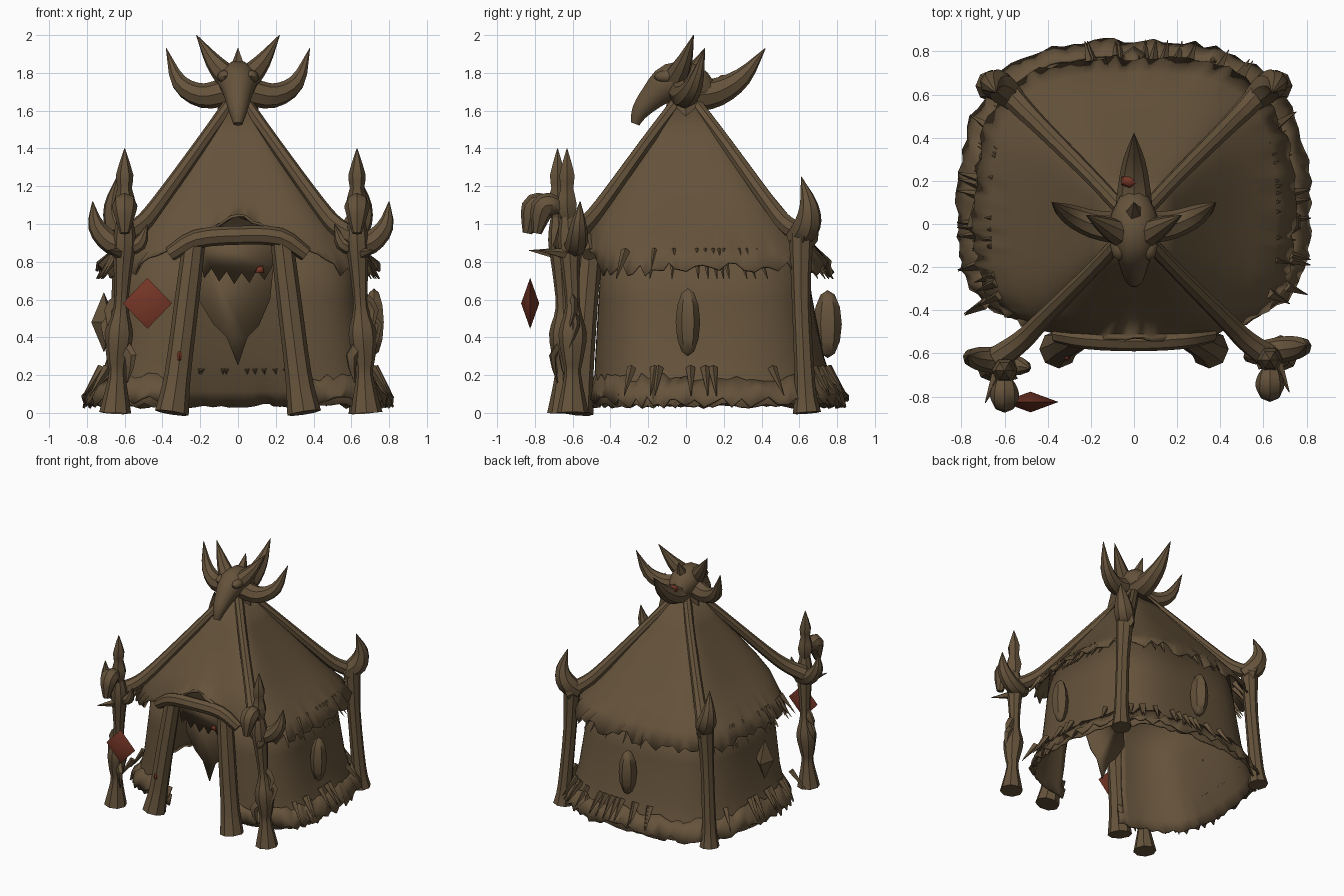
import bpy, bmesh, math, random
from mathutils import Vector

random.seed(4)
if "Cube" in bpy.data.objects:
    bpy.data.objects.remove(bpy.data.objects["Cube"], do_unlink=True)


def material(name, color):
    m = bpy.data.materials.new(name)
    m.use_nodes = True
    m.diffuse_color = color
    m.node_tree.nodes["Principled BSDF"].inputs["Base Color"].default_value = color
    return m


HIDE = material("weathered brown", (0.13, 0.086, 0.044, 1))
RED = material("dull red", (0.18, 0.037, 0.02, 1))


def finish(bm, name, mat=HIDE, angle=40, thick=0):
    bmesh.ops.recalc_face_normals(bm, faces=bm.faces)
    me = bpy.data.meshes.new(name)
    bm.to_mesh(me)
    bm.free()
    me.materials.append(mat)
    ob = bpy.data.objects.new(name, me)
    bpy.context.collection.objects.link(ob)
    if thick:
        ob.modifiers.new("thickness", "SOLIDIFY").thickness = thick
    bpy.ops.object.select_all(action="DESELECT")
    ob.select_set(True)
    bpy.context.view_layer.objects.active = ob
    bpy.ops.object.shade_smooth_by_angle(angle=math.radians(angle))
    return ob


def tube(name, path, sides=8, steps=3, flat=1.0, mat=HIDE):
    """Tapered tube through (x, y, z, radius) points, smoothed between them."""
    p = [Vector(q) for q in path]
    p = [2 * p[0] - p[1]] + p + [2 * p[-1] - p[-2]]
    pts = []
    for a, b, c, d in zip(p, p[1:], p[2:], p[3:]):
        for k in range(steps):
            t = k / steps
            pts.append(b + 0.5 * t * (c - a + t * (2 * a - 5 * b + 4 * c - d + t * (3 * (b - c) + d - a))))
    pts.append(p[-2])
    bm = bmesh.new()
    rings = []
    u, old = None, None
    for i, q in enumerate(pts):
        t = (pts[min(i + 1, len(pts) - 1)] - pts[max(i - 1, 0)]).xyz.normalized()
        if u is None:
            u = t.cross(Vector((0, 1, 0)) if abs(t.y) < 0.9 else Vector((1, 0, 0))).normalized()
        else:
            u = old.rotation_difference(t) @ u
        old = t
        v = t.cross(u)
        r = max(q.w, 0.002)
        rings.append([bm.verts.new(q.xyz + r * (u * math.cos(a) + flat * v * math.sin(a)))
                      for a in (math.tau * k / sides for k in range(sides))])
    for a, b in zip(rings, rings[1:]):
        for k in range(sides):
            bm.faces.new((a[k], a[k - 1], b[k - 1], b[k]))
    bm.faces.new(rings[0])
    bm.faces.new(rings[-1])
    return finish(bm, name, mat)


def shell(name, levels, keep=lambda c: True, move=lambda v: v, n=112, thick=0.012):
    """Loft of rounded squares; level = z, side, back, front, exponent, jitter."""
    bm = bmesh.new()
    rings = []
    for z, side, back, front, e, jit in levels:
        ring = []
        for k in range(n):
            a = math.tau * k / n
            c, s = math.cos(a), math.sin(a)
            r = (abs(c) ** e + abs(s) ** e) ** (-1 / e)
            j = random.uniform(-1, 1) * jit
            g = 1 + 0.5 * random.uniform(-1, 1) * jit
            y = s * r * (back if s > 0 else front)
            ring.append(bm.verts.new(move(Vector((c * r * side * g, y * g, z + j)))))
        rings.append(ring)
    for a, b in zip(rings, rings[1:]):
        for k in range(n):
            vs = (a[k], a[k - 1], b[k - 1], b[k])
            if keep(sum((v.co for v in vs), Vector()) / 4):
                bm.faces.new(vs)
    bmesh.ops.delete(bm, geom=[v for v in bm.verts if not v.link_faces], context="VERTS")
    return finish(bm, name, angle=50, thick=thick)


def plate(name, outline, y, mat=HIDE, thick=0.009):
    bm = bmesh.new()
    bm.faces.new([bm.verts.new((x, y, z)) for x, z in outline])
    return finish(bm, name, mat, thick=thick)


def spindle(name, loc, size, sides=4, mat=HIDE, turn=0):
    bm = bmesh.new()
    bmesh.ops.create_uvsphere(bm, u_segments=sides, v_segments=2 if sides == 4 else 6, radius=1)
    for v in bm.verts:
        v.co = Vector((v.co.x * size[0], v.co.y * size[1], v.co.z * size[2]))
    ob = finish(bm, name, mat)
    ob.location = loc
    ob.rotation_euler.z = turn
    return ob


# Roof cloth, its front edge lifted into a gable over the door
def gable(v):
    if v.y < -0.3 and abs(v.x) < 0.52:
        v.z = max(v.z, 1.06 - 0.52 * abs(v.x) + random.uniform(-0.012, 0.012))
    return v


shell("roof", [(1.66, 0.06, 0.07, 0.07, 4, 0), (1.45, 0.19, 0.22, 0.2, 5, 0),
               (1.27, 0.32, 0.36, 0.32, 5, 0), (1.1, 0.44, 0.5, 0.44, 4.5, 0),
               (0.98, 0.55, 0.6, 0.51, 3.8, 0), (0.87, 0.66, 0.7, 0.525, 3.2, 0),
               (0.76, 0.74, 0.77, 0.535, 3, 0.045)], move=gable)


# Walls with the doorway left open, and the frayed skirt around their foot
def not_door(c):
    return not (c.y < -0.3 and abs(c.x) < 0.27)


shell("wall", [(0.92, 0.6, 0.62, 0.45, 3.6, 0), (0.6, 0.64, 0.67, 0.47, 3.4, 0),
               (0.3, 0.69, 0.73, 0.49, 3.1, 0), (0.12, 0.75, 0.79, 0.5, 2.9, 0),
               (0.04, 0.79, 0.83, 0.51, 2.8, 0.015)], keep=not_door)
shell("skirt", [(0.19, 0.735, 0.775, 0.5, 3, 0.025), (0.12, 0.78, 0.82, 0.515, 2.9, 0.03),
                (0.06, 0.82, 0.855, 0.52, 2.8, 0.035)], keep=not_door)

# Straw tufts under the eaves and at the foot of the walls
for i in range(64):
    a = random.uniform(-0.5, math.pi + 0.5)
    c, s = math.cos(a), math.sin(a)
    r = (abs(c) ** 3 + abs(s) ** 3) ** (-1 / 3)
    low = i % 2
    z, w = (0.24, 0.72) if low else (0.86, 0.65)
    tube("straw", [(c * r * w, s * r * w * 1.04, z, 0.025),
                   (c * r * (w + 0.1), s * r * (w + 0.1) * 1.04, z - 0.15, 0.002)], 4, 1)

# Ridge poles, corner posts, horns and front totems on both sides
for m in (-1, 1):
    for f, corner in ((1, 0.66), (-1, -0.62)):
        tube("ridge_pole", [(m * 0.04, f * 0.05, 1.64, 0.035), (m * 0.19, f * 0.21, 1.43, 0.035),
                            (m * 0.42, f * 0.44, 1.11, 0.042), (m * 0.52, f * 0.54, 0.99, 0.05),
                            (m * 0.63, corner, 0.92, 0.06)])
    tube("back_post", [(m * 0.66, 0.64, 0, 0.075), (m * 0.65, 0.63, 0.15, 0.055),
                       (m * 0.62, 0.61, 0.6, 0.05), (m * 0.6, 0.61, 0.95, 0.065)])
    tube("back_horn", [(m * 0.56, 0.58, 0.92, 0.06), (m * 0.63, 0.64, 0.99, 0.075),
                       (m * 0.66, 0.65, 1.1, 0.05), (m * 0.64, 0.61, 1.25, 0.002)])
    dx, dy = (0.03, -0.05) if m < 0 else (0, 0)

    def at(x, y, z, r):
        return (m * x + dx, y + dy, z, r)

    tube("totem_post", [at(0.68, -0.6, 0, 0.085), at(0.67, -0.6, 0.2, 0.045), at(0.67, -0.6, 0.28, 0.055),
                        at(0.66, -0.6, 0.42, 0.075), at(0.65, -0.6, 0.56, 0.04), at(0.64, -0.61, 0.75, 0.048),
                        at(0.63, -0.62, 0.92, 0.06), at(0.63, -0.63, 1.08, 0.03)])
    tube("totem_blade", [at(0.63, -0.62, 1.0, 0.03), at(0.63, -0.63, 1.1, 0.06),
                         at(0.63, -0.63, 1.19, 0.038), at(0.63, -0.63, 1.26, 0.046),
                         at(0.63, -0.63, 1.4, 0.002)], 6, 2)
    tube("totem_horn", [at(0.6, -0.6, 0.88, 0.06), at(0.7, -0.58, 0.9, 0.06),
                        at(0.78, -0.57, 0.99, 0.045), at(0.8, -0.56, 1.12, 0.002)])
    tube("totem_inner_horn", [at(0.63, -0.6, 0.88, 0.05), at(0.55, -0.61, 0.9, 0.04),
                              at(0.51, -0.62, 1.0, 0.002)])
    tube("totem_thorn", [at(0.65, -0.62, 0.84, 0.035), at(0.72, -0.78, 0.86, 0.002)], 5, 1)
    tube("totem_skull", [at(0.63, -0.66, 1.08, 0.03), at(0.63, -0.71, 1.1, 0.06),
                         at(0.63, -0.76, 1.08, 0.065), at(0.63, -0.79, 0.95, 0.025)])
    for z, lean in ((0.52, 0.07), (0.36, -0.06), (0.6, 0.05)):
        tube("totem_rag", [at(0.66, -0.6, z, 0.04), at(0.66 + lean, -0.62 + lean * 0.6, z - 0.06, 0.035),
                           at(0.66 + lean * 0.7, -0.63, z - 0.2, 0.004)], 5, 2, 0.5)
    # Door post
    tube("door_post", [(m * 0.35, -0.58, 0, 0.09), (m * 0.32, -0.56, 0.2, 0.07),
                       (m * 0.27, -0.53, 0.6, 0.065), (m * 0.23, -0.5, 0.93, 0.06)])
    # Crown horns on the great skull
    tube("side_horn", [(m * 0.06, -0.02, 1.7, 0.075), (m * 0.19, 0, 1.68, 0.065),
                       (m * 0.31, 0.05, 1.75, 0.045), (m * 0.38, 0.1, 1.93, 0.002)])
    tube("upper_horn", [(m * 0.04, -0.06, 1.76, 0.07), (m * 0.13, -0.01, 1.86, 0.045),
                        (m * 0.22, 0.04, 2.0, 0.002)])
    spindle("skull_brow", (m * 0.07, -0.1, 1.78), (0.04, 0.07, 0.035), 8)

# Great skull on the peak
tube("great_skull", [(0, 0.12, 1.68, 0.07), (0, 0.03, 1.74, 0.11), (0, -0.08, 1.75, 0.105),
                     (0, -0.17, 1.68, 0.075), (0, -0.24, 1.6, 0.05), (0, -0.27, 1.53, 0.025)], 10)
tube("neck", [(0, 0, 1.5, 0.13), (0, 0, 1.7, 0.09)], 8)
tube("rear_horn", [(0, 0.04, 1.68, 0.09), (0, 0.17, 1.7, 0.075), (0, 0.3, 1.78, 0.05),
                   (0, 0.42, 1.93, 0.002)])
tube("crest_spike", [(0, 0.03, 1.78, 0.06), (0, 0.1, 1.93, 0.002)], 5, 1)
spindle("horn_mark", (-0.02, 0.2, 1.76), (0.045, 0.035, 0.03), 6, RED)

# Lintel, toothed valance and hanging pennant in the doorway
tube("lintel", [(-0.36, -0.51, 0.84, 0.04), (-0.22, -0.53, 0.92, 0.05), (0, -0.54, 0.94, 0.05),
                (0.22, -0.53, 0.93, 0.05), (0.36, -0.51, 0.84, 0.04)])
teeth = [(x / 50, 0.68 + 0.06 * (i % 2) + 0.3 * abs(x / 50) ** 1.3)
         for i, x in enumerate(range(-9, 10, 2))]
plate("valance", [(0.22, 0.92), (-0.22, 0.92)] + teeth, -0.46)
plate("pennant", [(-0.21, 0.6), (-0.13, 0.47), (-0.06, 0.4), (0, 0.25), (0.05, 0.4), (0.11, 0.46),
                  (0.17, 0.6), (0.2, 0.88), (-0.2, 0.88)], -0.36)
plate("valance_mark", [(0.09, 0.74), (0.14, 0.74), (0.13, 0.78), (0.1, 0.77)], -0.475, RED)
spindle("post_mark", (-0.31, -0.615, 0.3), (0.015, 0.02, 0.025), 6, RED)

# Hanging charms on the walls and the red crystal
spindle("left_charm", (0.72, 0.01, 0.48), (0.06, 0.065, 0.18), 6)
spindle("back_charm", (0, 0.75, 0.47), (0.065, 0.075, 0.18), 6)
spindle("right_charm", (-0.71, 0, 0.48), (0.07, 0.11, 0.16), 4, HIDE, 0.3)
spindle("crystal", (-0.48, -0.825, 0.58), (0.13, 0.048, 0.135), 4, RED)
